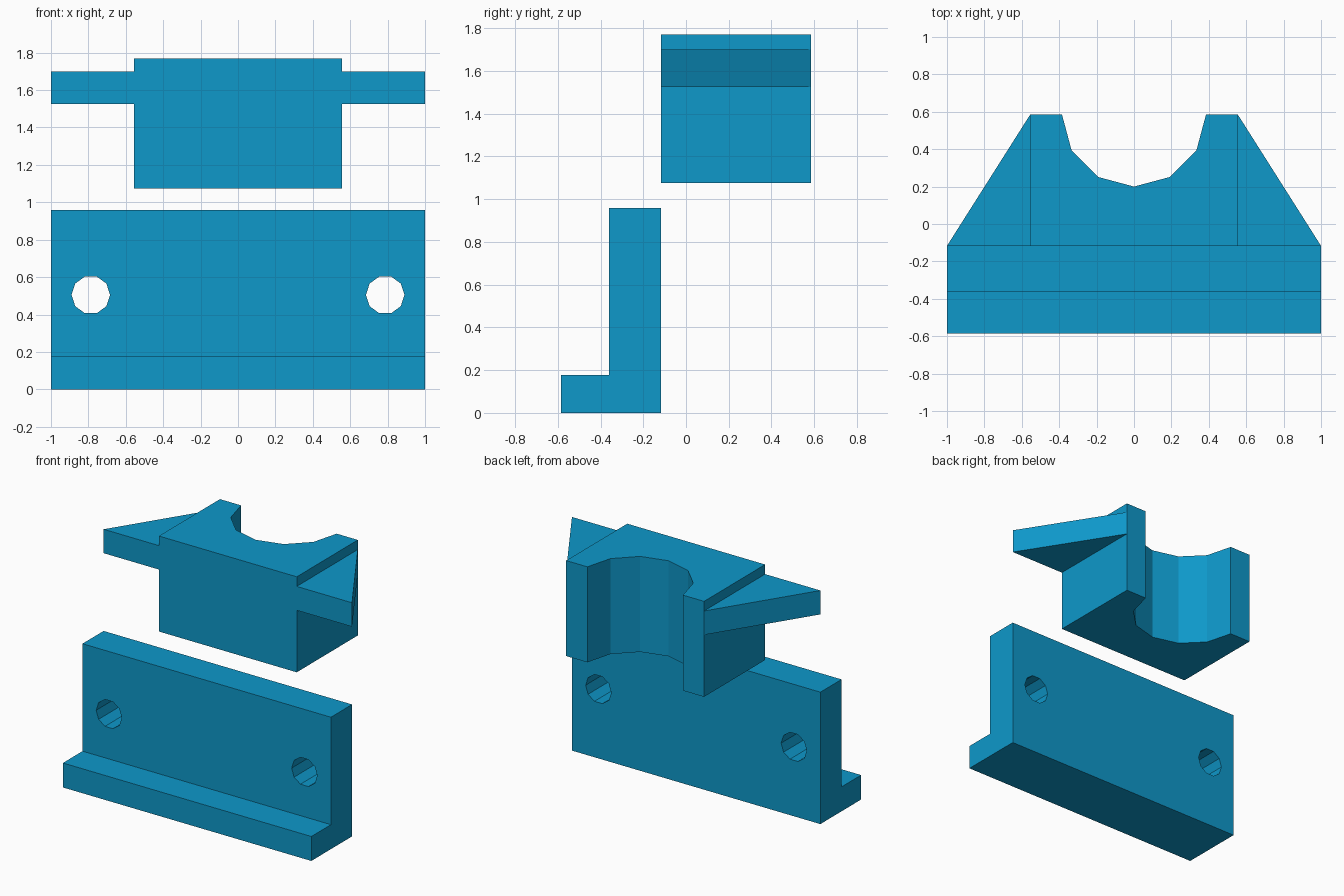
import bpy, bmesh, math
from mathutils import Vector

cube = bpy.data.objects.get("Cube")
if cube:
    bpy.data.objects.remove(cube, do_unlink=True)

# Single blue material
COLOUR = (0.0044, 0.314, 0.591, 1.0)
blue = bpy.data.materials.new("blue")
blue.use_nodes = True
blue.diffuse_color = COLOUR
blue.node_tree.nodes["Principled BSDF"].inputs["Base Color"].default_value = COLOUR


def prism(name, outline, sweep):
    """Extrude a closed outline of 3D points along the sweep vector."""
    bm = bmesh.new()
    face = bm.faces.new([bm.verts.new(p) for p in outline])
    result = bmesh.ops.extrude_face_region(bm, geom=[face], use_keep_orig=True)
    moved = [g for g in result["geom"] if isinstance(g, bmesh.types.BMVert)]
    bmesh.ops.translate(bm, verts=moved, vec=Vector(sweep))
    bmesh.ops.recalc_face_normals(bm, faces=bm.faces)
    mesh = bpy.data.meshes.new(name)
    bm.to_mesh(mesh)
    bm.free()
    mesh.materials.append(blue)
    obj = bpy.data.objects.new(name, mesh)
    bpy.context.collection.objects.link(obj)
    return obj


FRONT, STEP, JOIN, BACK = -0.585, -0.36, -0.117, 0.585
BLOCK_X = 0.555

# L-shaped mounting plate: low front ledge and upright wall
profile = [(FRONT, 0), (JOIN, 0), (JOIN, 0.96), (STEP, 0.96), (STEP, 0.178), (FRONT, 0.178)]
plate = prism("mounting_plate", [(-1, y, z) for y, z in profile], (2, 0, 0))

# Ten-sided bolt holes through the wall
for side, label in ((1, "left"), (-1, "right")):
    ring = [(side * 0.787 + 0.103 * math.cos(i * math.tau / 10), -0.7,
             0.505 + 0.103 * math.sin(i * math.tau / 10)) for i in range(10)]
    cutter = prism(label + "_hole_cutter", ring, (0, 1, 0))
    cutter.hide_render = True
    mod = plate.modifiers.new(label + "_hole", "BOOLEAN")
    mod.operation = "DIFFERENCE"
    mod.solver = "EXACT"
    mod.object = cutter
    bpy.context.view_layer.objects.active = plate
    bpy.ops.object.modifier_apply(modifier=mod.name)
    bpy.data.objects.remove(cutter, do_unlink=True)

# Saddle block with a faceted half-round notch in its back
R = 0.385
notch = [(R * math.cos(i * math.pi / 6), BACK - R * math.sin(i * math.pi / 6)) for i in range(7)]
outline = [(-BLOCK_X, BACK), (-BLOCK_X, JOIN), (BLOCK_X, JOIN), (BLOCK_X, BACK)] + notch
prism("saddle_block", [(x, y, 1.075) for x, y in outline], (0, 0, 0.695))

# Triangular side wings
for side, label in ((1, "left"), (-1, "right")):
    tri = [(BLOCK_X, JOIN), (1, JOIN), (BLOCK_X, BACK)]
    prism(label + "_wing", [(side * x, y, 1.526) for x, y in tri], (0, 0, 0.174))
